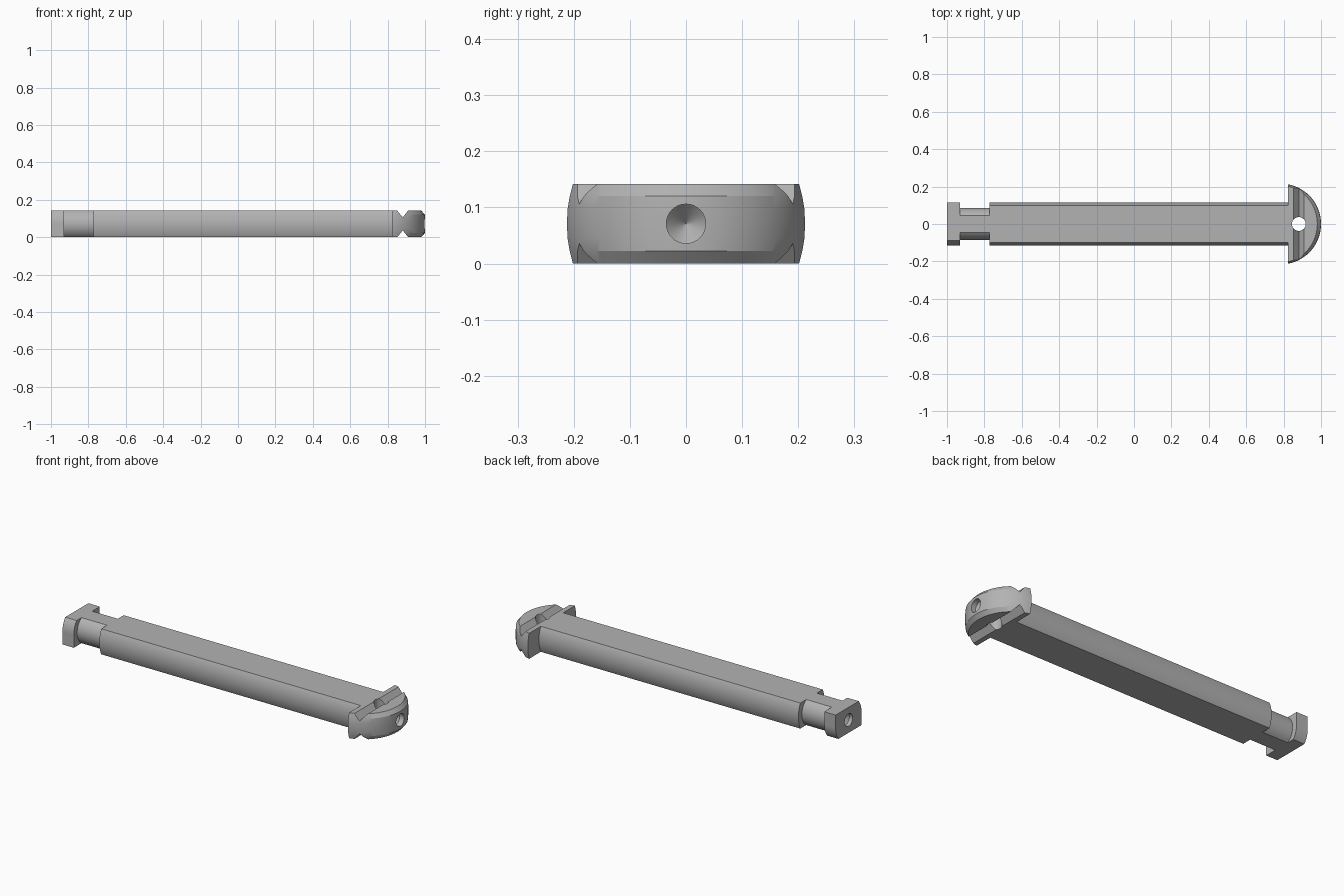
import bpy, bmesh, math
from mathutils import Matrix, Vector

if "Cube" in bpy.data.objects:
    bpy.data.objects.remove(bpy.data.objects["Cube"], do_unlink=True)

H = 0.142          # overall thickness
MID = H / 2

steel = bpy.data.materials.new("plain_grey")
steel.use_nodes = True
GREY = (0.45, 0.45, 0.45, 1)
steel.diffuse_color = GREY
steel.node_tree.nodes["Principled BSDF"].inputs["Base Color"].default_value = GREY


def loft(name, rings):
    """Closed solid through rings of equal point count."""
    bm = bmesh.new()
    loops = [[bm.verts.new(p) for p in ring] for ring in rings]
    n = len(loops[0])
    for a, b in zip(loops, loops[1:]):
        for i in range(n):
            j = (i + 1) % n
            bm.faces.new((a[i], a[j], b[j], b[i]))
    bm.faces.new(loops[0])
    bm.faces.new(loops[-1])
    bmesh.ops.recalc_face_normals(bm, faces=bm.faces)
    mesh = bpy.data.meshes.new(name)
    bm.to_mesh(mesh)
    bm.free()
    mesh.materials.append(steel)
    obj = bpy.data.objects.new(name, mesh)
    bpy.context.collection.objects.link(obj)
    return obj


def bar(name, section, x0, x1):
    return loft(name, [[(x, y, z + MID) for y, z in section] for x in (x0, x1)])


def side_arc(half_width, radius, steps=16):
    """Right-hand bulged side from bottom flat to top flat."""
    a = math.asin(MID / radius)
    return [(half_width - radius + radius * math.cos(t), radius * math.sin(t))
            for t in (-a + 2 * a * i / steps for i in range(steps + 1))]


def flat_round(half_width, radius):
    arc = side_arc(half_width, radius)
    return arc + [(-y, -z) for y, z in arc]


def cut(target, cutter):
    cutter.hide_render = True
    mod = target.modifiers.new("cut", "BOOLEAN")
    mod.operation, mod.object, mod.solver = "DIFFERENCE", cutter, "EXACT"
    bpy.context.view_layer.objects.active = target
    bpy.ops.object.modifier_apply(modifier=mod.name)
    bpy.data.objects.remove(cutter, do_unlink=True)


def drill(name, start, direction, radius, straight, cone):
    """Round cutter with a conical tip."""
    rot = Vector(direction).to_track_quat("Z", "Y").to_matrix().to_4x4()
    place = Matrix.Translation(start) @ rot
    rings = [[place @ Vector((r * math.cos(t), r * math.sin(t), d))
              for t in (math.tau * i / 32 for i in range(32))]
             for r, d in ((radius, 0), (radius, straight), (0.0005, straight + cone))]
    return loft(name, rings)


# Shaft and narrow neck: round bars with flats above and below
shaft = bar("shaft", flat_round(0.115, 0.161), -0.772, 0.826)
neck = bar("neck", flat_round(0.085, 0.085), -0.935, -0.77)

# Locking tip: two opposite corners round, the other two square
W = 0.114
upper = [p for p in side_arc(W, W) if p[1] >= -0.001]
quarter = [(W, -MID)] and [(-y, z) for y, z in reversed(upper)]
half = quarter + [(-W, -MID)]
tip = bar("locking_tip", half + [(-y, -z) for y, z in half], -1.0, -0.93)
cut(tip, drill("tip_drill", (-1.02, 0, MID), (1, 0, 0), 0.035, 0.04, 0.025))

# Half-round head with bevelled, slightly bulging rim
BACK, CX, R = 0.824, 0.783, 0.217


def head_ring(z, inset_x, inset_y):
    rx, ry = R - inset_x, R - inset_y
    a = math.acos((BACK - CX) / rx)
    return [(CX + rx * math.cos(t), ry * math.sin(t), z)
            for t in (-a + 2 * a * i / 48 for i in range(49))]


rim = [(0, 0.02, 0.011), (0.022, 0.001, 0.006), (0.045, 0, 0.002), (MID, 0, 0.001)]
rim += [(H - z, ix, iy) for z, ix, iy in reversed(rim[:-1])]
head = loft("head", [head_ring(*r) for r in rim])

# V grooves across both faces of the head
for z, depth in ((H, -0.036), (0, 0.036)):
    profile = [(0.85, z - depth * 0.05), (0.881, z + depth), (0.911, z - depth * 0.05)]
    cut(head, loft("groove_cutter", [[(x, y, h) for x, h in profile] for y in (-0.3, 0.3)]))

# Through hole in the groove and blind hole in the rim
cut(head, drill("cross_drill", (0.881, 0, -0.05), (0, 0, 1), 0.037, 0.3, 0.02))
cut(head, drill("rim_drill", (1.02, 0, MID), (-1, 0, 0), 0.035, 0.05, 0.035))

# Smooth curved surfaces while keeping crisp edges
bpy.ops.object.select_all(action="DESELECT")
for obj in (shaft, neck, tip, head):
    obj.select_set(True)
bpy.context.view_layer.objects.active = head
bpy.ops.object.shade_smooth_by_angle(angle=math.radians(20))
